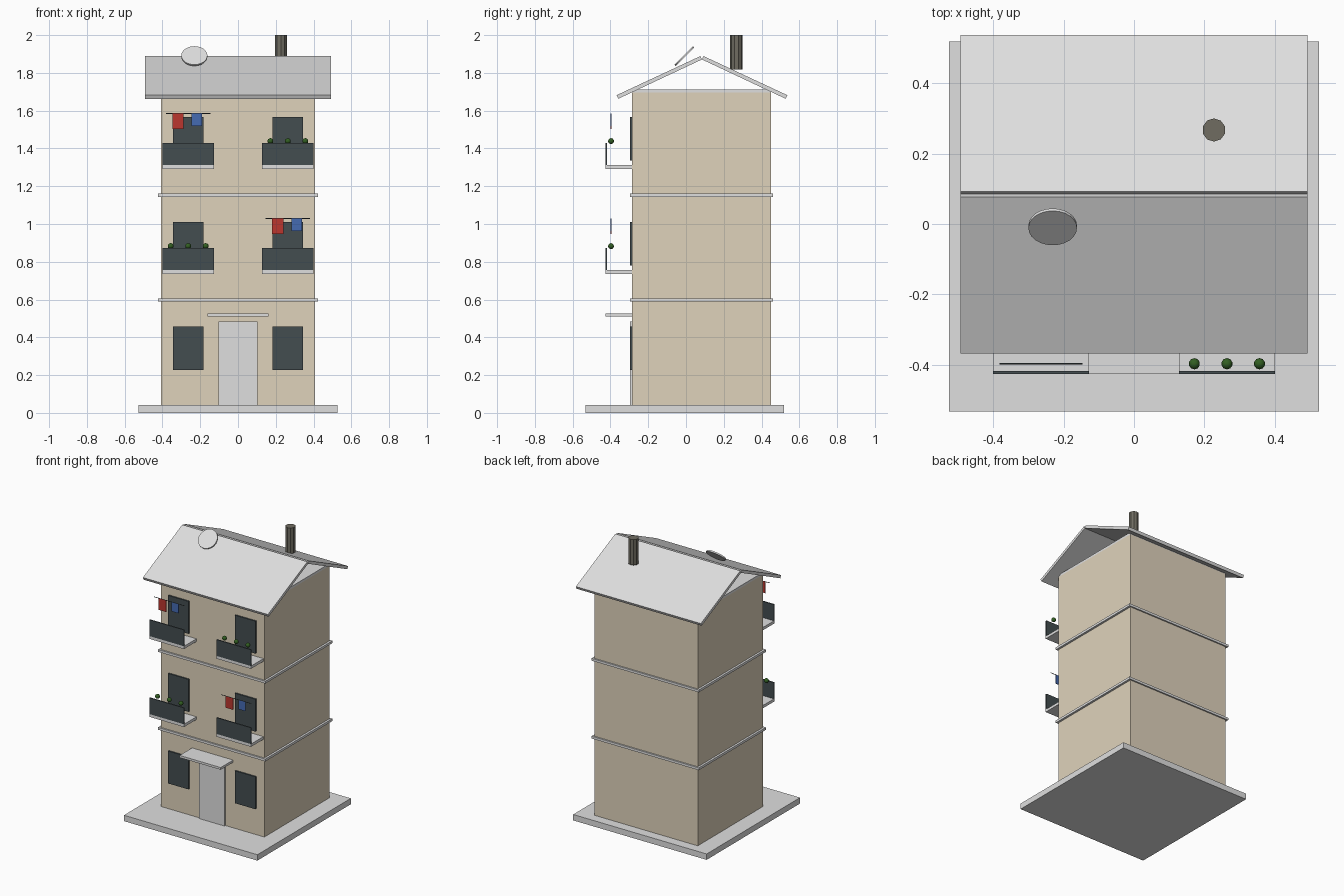
import bpy
import bmesh
import math

if "Cube" in bpy.data.objects:
    bpy.data.objects.remove(bpy.data.objects["Cube"], do_unlink=True)


def material(name, rgb):
    mat = bpy.data.materials.new(name)
    mat.use_nodes = True
    color = (*rgb, 1.0)
    mat.diffuse_color = color
    mat.node_tree.nodes["Principled BSDF"].inputs["Base Color"].default_value = color
    return mat


GREY = material("pale grey", (0.74, 0.74, 0.74))
SAND = material("sand plaster", (0.74, 0.65, 0.50))
SLATE = material("dark slate", (0.057, 0.075, 0.08))
SOOT = material("sooty brown", (0.16, 0.15, 0.12))
RED = material("red cloth", (0.50, 0.037, 0.028))
BLUE = material("blue cloth", (0.06, 0.145, 0.45))
GREEN = material("leaf green", (0.032, 0.114, 0.016))


def finish(name, bm, mat):
    bmesh.ops.recalc_face_normals(bm, faces=bm.faces)
    mesh = bpy.data.meshes.new(name)
    bm.to_mesh(mesh)
    bm.free()
    mesh.materials.append(mat)
    obj = bpy.data.objects.new(name, mesh)
    bpy.context.collection.objects.link(obj)
    return obj


def box(name, mat, x, y, z):
    """Box from (min, max) ranges."""
    bm = bmesh.new()
    bmesh.ops.create_cube(bm, size=1)
    for v in bm.verts:
        for i, (lo, hi) in enumerate((x, y, z)):
            v.co[i] = lo if v.co[i] < 0 else hi
    return finish(name, bm, mat)


def cylinder(name, mat, radius, depth, sides, location, rotation=(0, 0, 0)):
    bm = bmesh.new()
    bmesh.ops.create_cone(bm, cap_ends=True, segments=sides,
                          radius1=radius, radius2=radius, depth=depth)
    obj = finish(name, bm, mat)
    obj.location = location
    obj.rotation_euler = rotation
    return obj


def span(center, width):
    return (center - width / 2, center + width / 2)


WALL_X = 0.408
FRONT, BACK = -0.286, 0.45
FACADE = (FRONT - 0.01, FRONT)
LEDGE = (-0.426, FRONT)
SIDE = 0.264

# Ground slab, walls, ceiling and floor bands
box("ground_slab", GREY, (-0.526, 0.526), (-0.533, 0.519), (0, 0.042))
box("walls", SAND, (-WALL_X, WALL_X), (FRONT, BACK), (0.042, 1.695))
box("ceiling_slab", GREY, (-WALL_X, WALL_X), (FRONT, BACK), (1.695, 1.711))
for label, z in (("lower", 0.597), ("upper", 1.152)):
    box(label + "_floor_band", GREY, span(0, 0.846),
        (FRONT - 0.01, BACK + 0.01), span(z, 0.017))

# Roof: two pitched panels meeting at the ridge
RIDGE = 0.0845
section = [(0.452, 1.682), (0.008, 1.889), (0.0, 1.871), (0.443, 1.663)]
for label, side in (("front", -1), ("back", 1)):
    bm = bmesh.new()
    rows = [[bm.verts.new((x, RIDGE + side * y, z)) for y, z in section]
            for x in (-0.493, 0.493)]
    for row in rows:
        bm.faces.new(row)
    for i in range(4):
        j = (i + 1) % 4
        bm.faces.new((rows[0][i], rows[0][j], rows[1][j], rows[1][i]))
    finish(label + "_roof_panel", bm, GREY)

# Chimney and dish on the roof
cylinder("chimney", SOOT, 0.033, 0.183, 10, (0.227, 0.267, 1.9085))
dish = cylinder("dish", GREY, 0.069, 0.01, 24, (-0.231, -0.008, 1.889),
                (math.radians(45), 0, 0))

# Entrance
box("door", GREY, span(0, 0.204), FACADE, (0.042, 0.483))
box("door_canopy", GREY, span(0, 0.324), LEDGE, (0.509, 0.525))


def flower_row(label, cx, z):
    for i in (-1, 0, 1):
        bm = bmesh.new()
        bmesh.ops.create_icosphere(bm, subdivisions=2, radius=0.016)
        plant = finish(f"{label}_plant_{i + 2}", bm, GREEN)
        plant.location = (cx + i * 0.0925, -0.397, z)


def laundry(label, cx, z):
    cylinder(label + "_clothes_line", SLATE, 0.002, 0.236, 6,
             (cx, -0.397, z), (0, math.radians(90), 0))
    thin = span(-0.397, 0.004)
    box(label + "_red_cloth", RED, span(cx - 0.054, 0.06), thin, (z - 0.082, z))
    box(label + "_blue_cloth", BLUE, span(cx + 0.046, 0.055), thin, (z - 0.066, z))


# Windows on every storey, balconies on the upper two
for floor, base in enumerate((0.227, 0.78, 1.336)):
    for side, cx in (("right", -SIDE), ("left", SIDE)):
        label = f"{side}_storey_{floor + 1}"
        box(label + "_window", SLATE, span(cx, 0.161), FACADE, (base, base + 0.231))
        if floor == 0:
            continue
        deck = base - 0.024
        box(label + "_balcony_floor", GREY, span(cx, 0.273), LEDGE,
            (deck - 0.02, deck))
        box(label + "_railing", SLATE, span(cx, 0.273), (-0.426, -0.418),
            (deck, deck + 0.116))
        if (floor == 1) == (side == "right"):
            flower_row(label, cx, deck + 0.127)
        else:
            laundry(label, cx, deck + 0.273)

# Smooth only the round plants
for obj in bpy.context.collection.objects:
    if "_plant_" in obj.name:
        obj.data.shade_smooth()
